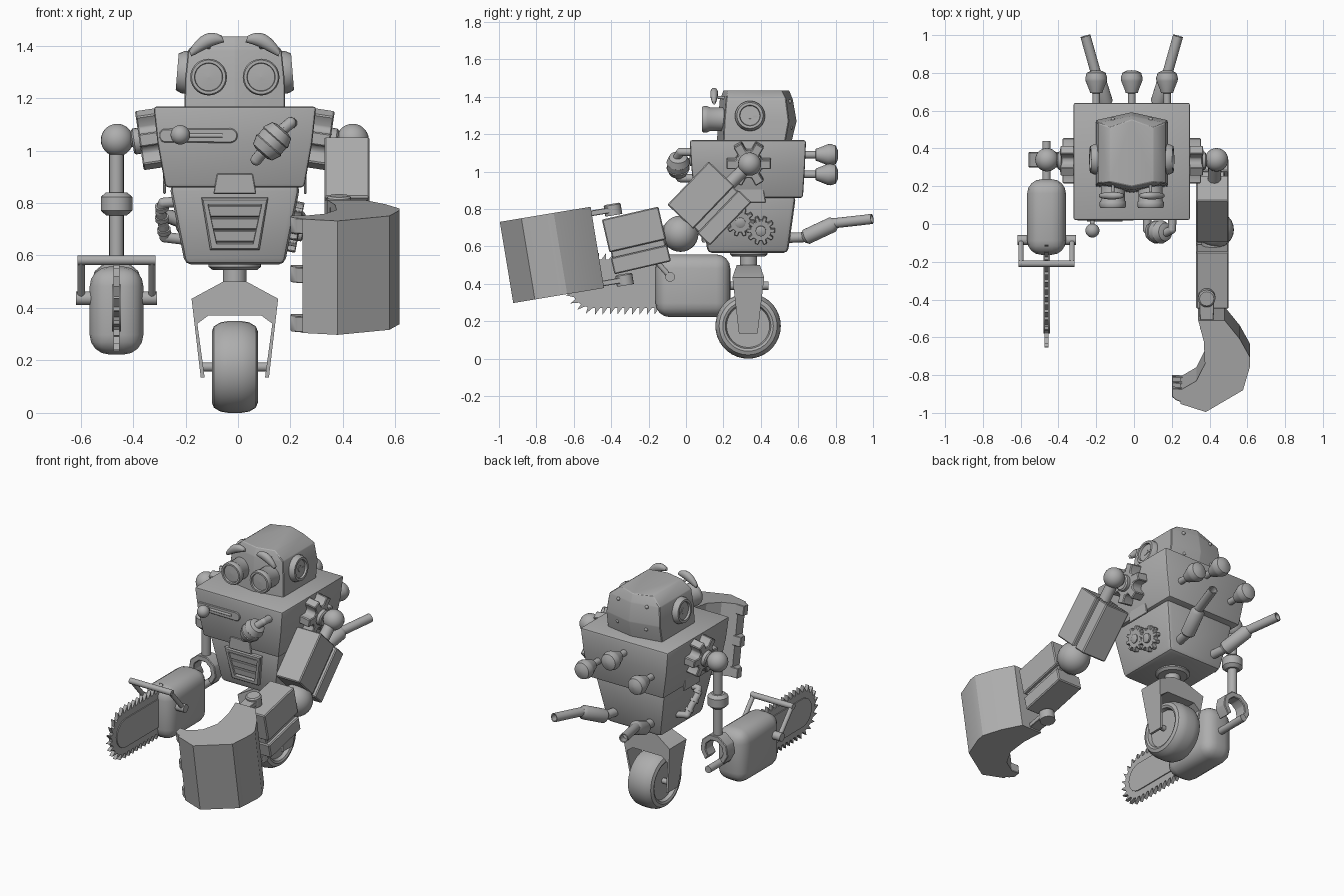
import bpy, bmesh, math
from mathutils import Matrix, Vector

if "Cube" in bpy.data.objects:
    bpy.data.objects.remove(bpy.data.objects["Cube"])

CX = -0.012          # body centre line
mat = bpy.data.materials.new("plain grey")
mat.diffuse_color = (0.42, 0.42, 0.42, 1)
mat.use_nodes = True
mat.node_tree.nodes["Principled BSDF"].inputs["Base Color"].default_value = mat.diffuse_color


def finish(name, bm, smooth=35):
    bmesh.ops.recalc_face_normals(bm, faces=bm.faces)
    me = bpy.data.meshes.new(name)
    bm.to_mesh(me)
    bm.free()
    me.materials.append(mat)
    if smooth:
        me.shade_smooth()
        me.set_sharp_from_angle(angle=math.radians(smooth))
    ob = bpy.data.objects.new(name, me)
    bpy.context.collection.objects.link(ob)
    return ob


def frame(pos, axis):
    return Matrix.Translation(pos) @ Vector(axis).to_track_quat('Z', 'Y').to_matrix().to_4x4()


def round_edges(bm, bevel, seg):
    if bevel:
        es = [e for e in bm.edges if e.calc_face_angle(0) > 0.3]
        bmesh.ops.bevel(bm, geom=es, offset=bevel, segments=seg, profile=0.5, affect='EDGES')


def loft(name, rings, bevel=0, seg=2, smooth=35, M=None, closed=False):
    bm = bmesh.new()
    vs = [[bm.verts.new(p) for p in r] for r in rings]
    n = len(rings[0])
    pairs = list(zip(vs, vs[1:])) + ([(vs[-1], vs[0])] if closed else [])
    for a, b in pairs:
        for i in range(n):
            bm.faces.new((a[i], a[(i + 1) % n], b[(i + 1) % n], b[i]))
    if not closed:
        bm.faces.new(vs[0])
        bm.faces.new(vs[-1])
    bmesh.ops.recalc_face_normals(bm, faces=bm.faces)
    round_edges(bm, bevel, seg)
    if M:
        bm.transform(M)
    return finish(name, bm, smooth)


def prism(name, pts, a, b, M, bevel=0, smooth=35):
    return loft(name, [[(x, y, z) for x, y in pts] for z in (a, b)], bevel, 1, smooth, M)


def box(name, c, s, R=None, bevel=0, seg=2):
    bm = bmesh.new()
    bmesh.ops.create_cube(bm, size=1)
    bm.transform(Matrix.Diagonal((*s, 1)))
    round_edges(bm, bevel, seg)
    bm.transform(Matrix.Translation(c) @ (R or Matrix()))
    return finish(name, bm)


def lathe(name, prof, pos, axis, n=24, smooth=35):
    rings = [[(max(r, 1e-4) * math.cos(i * math.tau / n), max(r, 1e-4) * math.sin(i * math.tau / n), h)
              for i in range(n)] for r, h in prof]
    return loft(name, rings, smooth=smooth, M=frame(pos, axis))


def rod(name, p, q, r, n=16):
    d = Vector(q) - Vector(p)
    return lathe(name, [(r, 0), (r, d.length)], p, d, n)


def ball(name, pos, r):
    bm = bmesh.new()
    bmesh.ops.create_uvsphere(bm, u_segments=24, v_segments=14, radius=r)
    bm.transform(Matrix.Translation(pos))
    return finish(name, bm, 60)


def pipe(name, pts, r):
    for i, (p, q) in enumerate(zip(pts, pts[1:])):
        rod(f"{name}_{i}", p, q, r)
    for i, p in enumerate(pts):
        ball(f"{name}_joint_{i}", p, r)


def gear(name, n, r, root, thick, M, bevel=0):
    pts = []
    for i in range(n):
        for k, rr in ((-.32, root), (-.2, r), (.2, r), (.32, root)):
            t = (i + k) * math.tau / n
            pts.append((rr * math.cos(t), rr * math.sin(t)))
    return prism(name, pts, 0, thick, M, bevel)


def rect(hx, y0, y1, z):
    return [(CX - hx, y0, z), (CX + hx, y0, z), (CX + hx, y1, z), (CX - hx, y1, z)]


def hexa(hw, yf, yfc, ybc, yb, z):
    return [(CX, yf, z), (CX + hw, yfc, z), (CX + hw, ybc, z), (CX, yb, z), (CX - hw, ybc, z), (CX - hw, yfc, z)]


FRONT = Matrix.Rotation(math.pi / 2, 4, 'X')   # local x,y -> world x,z
SIDES = ((-1, "left"), (1, "right"))

# torso
loft("upper_torso", [rect(.265, .045, .625, .86), rect(.295, .028, .636, 1.03), rect(.31, .02, .642, 1.168)], .012)
loft("lower_torso", [rect(.19, .115, .545, .565), rect(.25, .075, .588, .87)], .025)
tab = [(-.082, -.03), (.082, -.03), (.068, .047), (-.068, .047)]
prism("front_tab", tab, 0, .012, Matrix.Translation((CX, .048, .865)) @ FRONT, .003)
for s, sd in SIDES:
    prism(sd + "_tab", tab, 0, .01, Matrix.Translation((CX + s * .263, .345, .865))
          @ Matrix.Rotation(s * math.pi / 2, 4, 'Z') @ FRONT, .003)

# grille
G = Matrix.Translation((CX, .094, .722)) @ Matrix.Rotation(math.radians(97.7), 4, 'X')
trap = lambda d, z: [(-.127 + d, .1 - d, z), (.127 - d, .1 - d, z), (.094 - d, -.1 + d, z), (-.094 + d, -.1 + d, z)]
loft("grille_frame", [trap(0, -.02), trap(0, .016), trap(.006, .022), trap(.024, .022), trap(.026, .002), trap(.026, -.02)],
     M=G, closed=True)
for i, y in enumerate((-.048, 0, .048)):
    w = .09 + y * .165
    prism(f"grille_slat_{i}", [(-w, y - .021), (w, y - .021), (w + .005, y + .021), (-w - .005, y + .021)], -.01, .012, G, .003)

# chest lever in its slot
slot = [(-.155 + (.245 if c > 0 else 0) - .107 + .028 * math.cos(t), .028 * math.sin(t))
        for t in [k * math.pi / 8 for k in range(-8, 8)] for c in [math.cos(t) + 1e-6]]
prism("lever_slot", slot, -.02, .012, Matrix.Translation((CX, .03, 1.057)) @ FRONT, .004)
rod("lever_groove", (-.25, .022, 1.057), (-.06, .022, 1.057), .009)
rod("lever_stick", (-.22, .04, 1.06), (-.22, -.03, 1.06), .012)
ball("lever_knob", (-.22, -.035, 1.06), .037)

# barrel handle on the chest
pipe("barrel_pipe", [(.205, .05, 1.105), (.2, -.03, 1.105), (.17, -.045, 1.08), (.09, -.045, .99), (.07, -.03, .965), (.07, .06, .965)], .022)
lathe("barrel", [(.03, -.062), (.048, -.055), (.062, -.02), (.058, -.016), (.058, .016), (.062, .02), (.048, .055), (.03, .062)],
      (.13, -.042, 1.035), (.66, 0, .75))

# head
loft("head", [hexa(.192, .165, .2, .53, .565, 1.16), hexa(.19, .17, .205, .55, .592, 1.27),
              hexa(.178, .18, .215, .535, .572, 1.385), hexa(.115, .2, .225, .51, .553, 1.435)], .004, 1, 25)
for s, sd in SIDES:
    lathe(sd + "_eye", [(.064, 0), (.064, .09), (.07, .1), (.07, .122), (.065, .13), (.054, .13), (.052, .118), (0, .122)],
          (CX + s * .1, .215, 1.28), (0, -1, 0), 28)
    # worried brow: arched crescent, high at the nose
    rings = []
    for k in range(9):
        t = k / 8
        c = Vector((CX + s * (.045 + .125 * t), .15, 1.425 - .055 * t ** 1.5 + .012 * math.sin(math.pi * t)))
        r = .005 + .02 * math.sin(math.pi * (.08 + .86 * t)) ** .7
        rings.append([c + Vector((.35 * s * r * math.cos(a), r * .85 * math.sin(a), r * math.cos(a)))
                      for a in [j * math.tau / 10 for j in range(10)]])
    loft(sd + "_brow", rings, smooth=60)
    rod(sd + "_brow_pin", (CX + s * .1, .15, 1.4), (CX + s * .1, .24, 1.39), .008)
    # ear dial with keyhole
    e, ax = Vector((CX + s * .178, .342, 1.297)), Vector((s, 0, .08)).normalized()
    lathe(sd + "_ear", [(.082, 0), (.08, .022), (.07, .042), (.056, .042), (.053, .03), (0, .03)], e, ax, 20)
    lathe(sd + "_keyhole", [(.018, 0), (.018, .005)], e + ax * .029, ax, 12)
    box(sd + "_key_slot", e + ax * .031 + Vector((0, .022, -.004)), (.006, .035, .01))
    for z, y in ((1.375, .55), (1.235, .555)):
        ball(f"{sd}_rivet", (CX + s * .1, y + .004, z), .011)

# shoulders
for s, sd in SIDES:
    ax = Vector((s, 0, -.15)).normalized()
    p = Vector((CX + s * .28, .335, 1.05))
    gear(sd + "_shoulder_cog", 6, .122, .075, .085, frame(p, ax), .005)
    lathe(sd + "_shoulder_hub", [(.05, 0), (.05, .105), (.042, .112)], p, ax, 20)
    b = Vector((CX + s * .449, .34, 1.04))
    rod(sd + "_shoulder_axle", p, b, .03)
    ball(sd + "_shoulder_ball", b, .062)
    # small bent pipe or gears low on the flank
LN = Vector((1, 0, -.2)).normalized()
gear("flank_gear_front", 10, .077, .055, .035, frame((.205, .29, .735), LN), .003)
gear("flank_gear_back", 10, .077, .055, .035, frame((.198, .40, .69), LN), .003)
for y, z in ((.29, .735), (.40, .69)):
    lathe("flank_gear_hub", [(.028, 0), (.028, .046), (.02, .05)], (.2, y, z), LN, 16)
pipe("flank_pipe", [(-.23, .28, .805), (-.285, .28, .8), (-.295, .31, .765), (-.285, .35, .72), (-.28, .39, .67), (-.2, .4, .66)], .02)
for p in ((-.29, .295, .783), (-.29, .33, .742), (-.282, .37, .695)):
    lathe("flank_pipe_collar", [(.026, -.009), (.026, .009)], p, (.1, .62, -.75), 16)

# back knobs and exhausts
for x, z in ((-.2, .985), (-.012, 1.09), (.175, .985)):
    lathe("back_knob", [(.02, 0), (.02, .07), (.032, .072), (.036, .085), (.056, .135), (.058, .15), (.05, .178), (.025, .19), (0, .192)],
          (x, .622, z), (0, 1, 0))
for s, sd in SIDES:
    P = [Vector((CX + s * x, y, z)) for x, y, z in ((.125, .53, .645), (.14, .64, .65), (.19, .80, .725), (.245, .995, .747))]
    pipe(sd + "_exhaust", P[:3], .027)
    d = P[2] - P[1]
    lathe(sd + "_muffler", [(.028, -.012), (.042, .005), (.042, d.length - .02), (.028, d.length)], P[1], d, 20)
    d = P[3] - P[2]
    lathe(sd + "_tailpipe", [(.027, -.02), (.027, d.length), (.021, d.length), (.02, d.length - .05), (0, d.length - .05)], P[2], d, 20)

# wheel and fork
lathe("hip_disc", [(.085, 0), (.1, .012), (.1, .03)], (CX, .335, .545), (0, 0, 1), 28)
lathe("hip_neck", [(.045, 0), (.045, .08)], (CX, .335, .48), (0, 0, 1))
half = [(.045, .5), (.165, .435), (.13, .135), (.115, .135), (.143, .34), (.1, .372)]
fork = prism("fork", half + [(-x, z) for x, z in reversed(half)], -1, 1, Matrix.Translation((CX, 0, 0)) @ FRONT)
for v in fork.data.vertices:
    z = v.co.z
    w = .05 + .035 * (z - .135) / .3 if z < .44 else .062
    v.co.y = .333 + w * v.co.y
wp = [(0, -.06), (.115, -.06), (.122, -.082), (.135, -.088), (.155, -.08), (.17, -.055), (.175, -.025)]
lathe("wheel", wp + [(r, -h) for r, h in reversed(wp)], (CX, .332, .175), (1, 0, 0), 36)
rod("wheel_axle", (CX - .125, .332, .175), (CX + .125, .332, .175), .017)

# left arm with gripping hand
AX = -.463
rod("left_upper_rod", (AX, .34, 1.02), (AX, .34, .8), .028)
lathe("left_elbow", [(.04, -.044), (.06, -.026), (.06, .026), (.04, .044)], (AX, .34, .797), (0, 0, 1))
rod("left_lower_rod", (AX, .34, .8), (AX, .34, .58), .028)
arc = [math.radians(-50 + 40 * k) for k in range(8)]
prism("left_hand", [(r * math.cos(t), r * math.sin(t)) for r, seq in ((.098, arc), (.062, arc[::-1])) for t in seq],
      -.04, .04, Matrix.Translation((AX, .34, .49)) @ FRONT, .004)

# chainsaw
box("saw_body", (AX, .037, .39), (.205, .4, .335), None, .075, 4)
rod("saw_rear_handle", (AX, .15, .39), (AX, .44, .39), .022)
YZ = Matrix(((0, 0, 1, AX), (1, 0, 0, 0), (0, 1, 0, 0), (0, 0, 0, 1)))


def track(d, r=.13, y0=-.1, y1=-.49, zc=.40):
    """Point at distance d along the bar edge, with its outward direction."""
    L = y0 - y1
    if d < L:
        return Vector((y0 - d, zc - r)), Vector((0, -1))
    if d < L + math.pi * r:
        n = Vector((-math.sin((d - L) / r), -math.cos((d - L) / r)))
        return Vector((y1, zc)) + n * r, n
    return Vector((y1 + d - L - math.pi * r, zc + r)), Vector((0, 1))


total, N = .78 + math.pi * .13, 30
chain, bar = [], []
for i in range(N):
    p, n = track(total * (i + .1) / N)
    q, m = track(total * (i + .75) / N)
    chain += [p, q + m * .035, q]
    bar.append(p - n * .04)
prism("saw_chain", chain, -.011, .011, YZ, smooth=0)
prism("saw_bar", bar, -.017, .017, YZ)
for s, sd in SIDES:
    x = AX + s * .135
    rod("saw_handle_pivot", (AX + s * .08, -.085, .437), (AX + s * .155, -.085, .437), .026)
    rod("saw_handle_leg", (x, -.085, .437), (x, -.21, .58), .014)
rod("saw_handle_grip", (AX - .148, -.21, .582), (AX + .148, -.21, .582), .018)

# right arm: two slabbed boxes along the arm
RX = .415


def arm_box(name, c, deg, w, length):
    R = Matrix.Rotation(math.radians(deg), 4, 'X')
    for part, a, b, sx in (("front", -.5, .1, .172), ("core", .05, .3, .13), ("back", .2, .5, .172)):
        o = R @ Vector((0, (a + b) / 2 * w, 0))
        box(f"{name}_{part}", Vector(c) + o, (sx, (b - a) * w, length if part != "core" else length * .95), R, .006, 1)


rod("right_shoulder_rod", (.43, .34, 1.04), (.42, .128, .83), .035)
arm_box("right_upper_arm", (RX, .125, .83), -43.8, .315, .32)
ball("right_elbow", (.432, -.03, .668), .097)
rod("right_elbow_rod", (.42, -.03, .668), (RX, -.2, .635), .06)
arm_box("right_forearm", (RX, -.265, .632), -77, .3, .31)

# claw hand, tilted forward
C = Matrix.Translation((0, -.51, .812)) @ Matrix.Rotation(math.radians(9.4), 4, 'X')
claw = [(.34, 0), (.48, 0), (.56, -.1), (.615, -.2), (.615, -.245), (.577, -.375), (.38, -.492), (.245, -.448),
        (.245, -.375), (.33, -.325), (.375, -.235), (.37, -.115)]
prism("claw", claw, -.44, 0, C, smooth=25)
tip = [(.26, -.443), (.225, -.43), (.2, -.41), (.2, -.365), (.26, -.368)]
for i, z in enumerate((-.44, -.25, -.06)):
    prism(f"claw_tip_{i}", tip, z, z + .06, C, .003)
for nm, z in (("top", -.035), ("bottom", -.415)):
    prism(f"wrist_{nm}_plate", [(.35, -.05), (.42, -.05), (.425, .12), (.345, .12)], z - .015, z + .015, C, .003)
    lathe(f"wrist_{nm}_pin", [(.046, -.03), (.046, .025), (.038, .032)], C @ Vector((.385, .115, z)), C.to_3x3() @ Vector((0, 0, 1)), 20)
